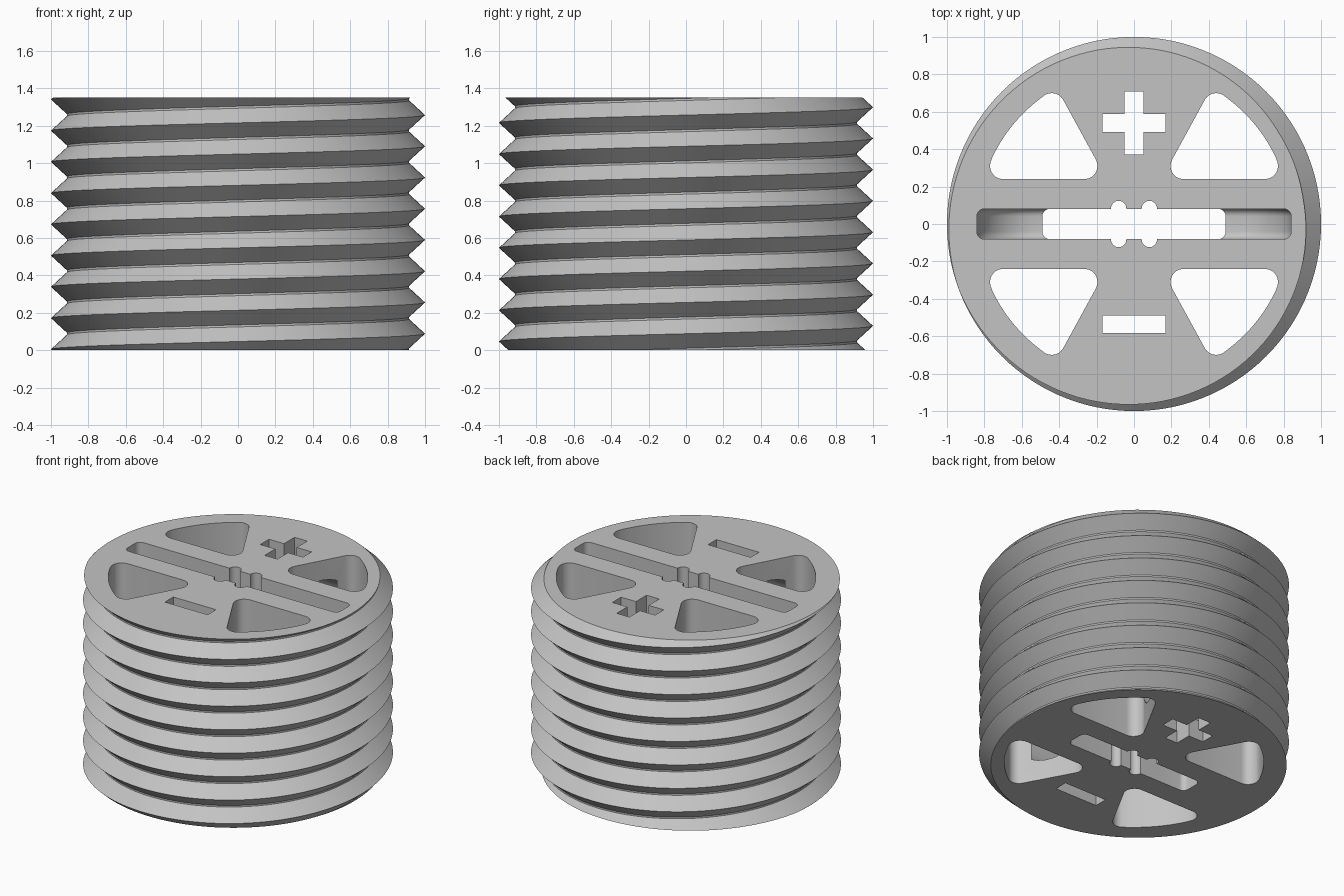
import bpy, bmesh
from math import sin, cos, pi, radians

cube = bpy.data.objects.get("Cube")
if cube:
    bpy.data.objects.remove(cube)

HEIGHT, PITCH, SEG = 1.35, 0.167, 120
ROOT, CREST = 0.915, 1.0

grey = bpy.data.materials.new("plain_grey")
grey.use_nodes = True
colour = (0.55, 0.55, 0.55, 1)
grey.diffuse_color = colour
grey.node_tree.nodes["Principled BSDF"].inputs["Base Color"].default_value = colour


def add_object(name, bm):
    bmesh.ops.recalc_face_normals(bm, faces=bm.faces)
    mesh = bpy.data.meshes.new(name)
    bm.to_mesh(mesh)
    bm.free()
    obj = bpy.data.objects.new(name, mesh)
    bpy.context.collection.objects.link(obj)
    mesh.materials.append(grey)
    return obj


def hull(name, points):
    """Convex solid around a cloud of points."""
    bm = bmesh.new()
    verts = [bm.verts.new(p) for p in points]
    res = bmesh.ops.convex_hull(bm, input=verts)
    loose = {v for v in res["geom_interior"] + res["geom_unused"]
             if isinstance(v, bmesh.types.BMVert) and not v.link_faces}
    bmesh.ops.delete(bm, geom=list(loose), context='VERTS')
    bmesh.ops.dissolve_limit(bm, angle_limit=radians(0.5), verts=bm.verts, edges=bm.edges)
    return add_object(name, bm)


def ring(x, y, r, n=24):
    return [(x + r * cos(2 * pi * i / n), y + r * sin(2 * pi * i / n)) for i in range(n)]


def through(name, outline):
    """Vertical cutter that passes through the whole body."""
    return hull(name, [(x, y, z) for x, y in outline for z in (-0.2, HEIGHT + 0.2)])


def rect(x, y, w, h):
    return [(x + sx * w, y + sy * h) for sx in (-1, 1) for sy in (-1, 1)]


# Threaded body: one helical sheet, trimmed flat at both ends and capped
profile = [(0, CREST), (0.078, ROOT), (PITCH - 0.078, ROOT)]
bm = bmesh.new()
columns = []
for j in range(SEG):
    a = 2 * pi * j / SEG
    columns.append([bm.verts.new((r * cos(a), r * sin(a),
                                  0.088 + dz + PITCH * (k + j / SEG)))
                    for k in range(-3, 11) for dz, r in profile])
count, step = len(columns[0]), len(profile)
for j in range(SEG):
    here, there = columns[j], columns[(j + 1) % SEG]
    shift = step if j == SEG - 1 else 0
    for i in range(count - 1 - shift):
        bm.faces.new((here[i], there[i + shift], there[i + shift + 1], here[i + 1]))
for z, direction in ((0, -1), (HEIGHT, 1)):
    geom = bm.verts[:] + bm.edges[:] + bm.faces[:]
    bmesh.ops.bisect_plane(bm, geom=geom, dist=1e-6, plane_co=(0, 0, z),
                           plane_no=(0, 0, direction), clear_outer=True)
loose = [v for v in bm.verts if not v.link_faces]
bmesh.ops.delete(bm, geom=loose, context='VERTS')
bmesh.ops.remove_doubles(bm, verts=bm.verts, dist=1e-5)
bmesh.ops.holes_fill(bm, edges=[e for e in bm.edges if e.is_boundary], sides=0)
body = add_object("threaded_body", bm)

cutters = []

# Four rounded triangular windows with a curved outer side
for sx in (-1, 1):
    for sy in (-1, 1):
        outline = ring(0.265, 0.31, 0.07) + ring(0.70, 0.31, 0.07) + ring(0.44, 0.63, 0.07)
        outline += [(0.837 * cos(radians(t)), 0.837 * sin(radians(t))) for t in range(25, 55, 3)]
        cutters.append(through("window_cutter", [(sx * x, sy * y) for x, y in outline]))

# Side passages joining the windows inside the body
for sy in (-1, 1):
    points = []
    for z in (0.34, HEIGHT - 0.34):
        for y, h in ring(sy * 0.52, z, 0.2):
            points += [(-0.35, y, h), (0.35, y, h)]
    cutters.append(hull("passage_cutter", points))

# Plus and minus shaped holes
cutters.append(through("plus_bar_cutter", rect(0, 0.54, 0.168, 0.049)))
cutters.append(through("plus_post_cutter", rect(0, 0.54, 0.05, 0.168)))
cutters.append(through("minus_cutter", rect(0, -0.535, 0.168, 0.047)))

# Long upper slot with curved ends and rounded corners
points = []
for t in range(0, 91, 15):
    inset = 0.04 * (1 - cos(radians(t)))
    y = 0.041 + 0.04 * sin(radians(t))
    side = [(0.84 - inset, HEIGHT + 0.2)]
    side += [(0.49 + (0.35 - inset) * cos(radians(b)), 0.9 - (0.35 - inset) * sin(radians(b)))
             for b in range(0, 91, 10)]
    points += [(sx * x, sy * y, z) for x, z in side for sx in (-1, 1) for sy in (-1, 1)]
cutters.append(hull("upper_slot_cutter", points))

# Narrow slot through the base and its two pairs of round notches
corners = [p for sx in (-1, 1) for sy in (-1, 1) for p in ring(sx * 0.45, sy * 0.041, 0.04)]
cutters.append(through("lower_slot_cutter", corners))
for sx in (-1, 1):
    cutters.append(through("notch_cutter",
                           ring(sx * 0.082, 0.083, 0.041) + ring(sx * 0.082, -0.083, 0.041)))

# Cut every opening, then drop the cutters
bpy.context.view_layer.objects.active = body
for cutter in cutters:
    cutter.hide_render = True
    mod = body.modifiers.new("opening", 'BOOLEAN')
    mod.operation, mod.solver, mod.object = 'DIFFERENCE', 'EXACT', cutter
    bpy.ops.object.modifier_apply(modifier=mod.name)
    bpy.data.objects.remove(cutter)

for obj in bpy.context.selected_objects:
    obj.select_set(False)
body.select_set(True)
bpy.ops.object.shade_smooth_by_angle(angle=radians(30))
